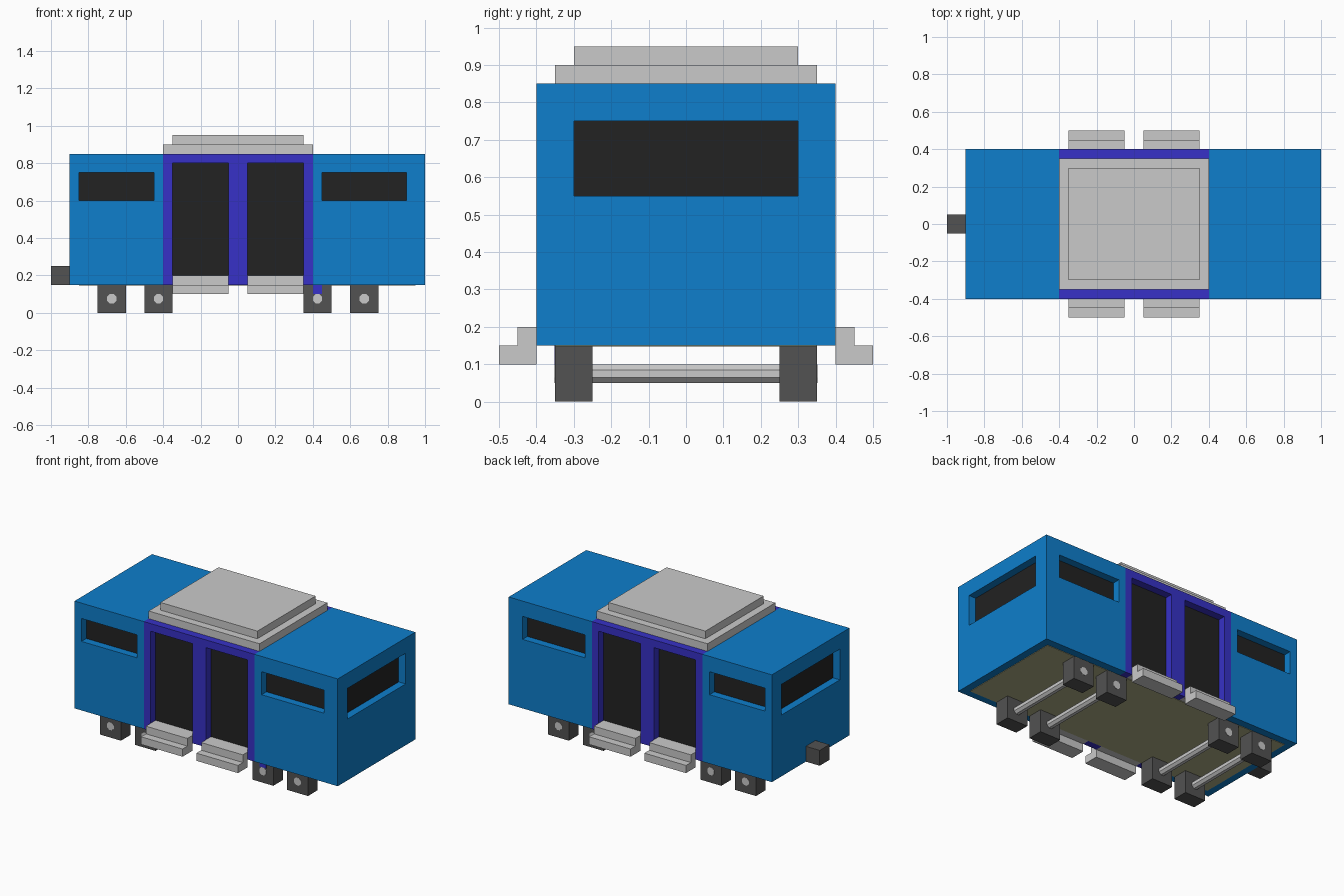
import bpy, bmesh, math
from mathutils import Matrix

if "Cube" in bpy.data.objects:
    bpy.data.objects.remove(bpy.data.objects["Cube"])


def mat(name, rgb):
    m = bpy.data.materials.new(name)
    m.diffuse_color = (*rgb, 1)
    m.use_nodes = True
    m.node_tree.nodes["Principled BSDF"].inputs["Base Color"].default_value = m.diffuse_color
    return m


BLUE = mat("blue", (0.0044, 0.21, 0.604))
VIOLET = mat("violet blue", (0.038, 0.031, 0.57))
GREY = mat("light grey", (0.59, 0.59, 0.59))
DARK = mat("dark grey", (0.085, 0.085, 0.085))
BLACK = mat("near black", (0.016, 0.016, 0.016))
OLIVE = mat("olive", (0.42, 0.42, 0.24))


def finish(name, bm, *mats):
    bmesh.ops.recalc_face_normals(bm, faces=bm.faces)
    me = bpy.data.meshes.new(name)
    bm.to_mesh(me)
    bm.free()
    for m in mats:
        me.materials.append(m)
    ob = bpy.data.objects.new(name, me)
    bpy.context.collection.objects.link(ob)
    return ob


def boxes(name, limits, *mats):
    """One mesh of boxes, each given as (x0, x1, y0, y1, z0, z1)."""
    bm = bmesh.new()
    for x0, x1, y0, y1, z0, z1 in limits:
        mx = (Matrix.Translation(((x0 + x1) / 2, (y0 + y1) / 2, (z0 + z1) / 2))
              @ Matrix.Diagonal((x1 - x0, y1 - y0, z1 - z0, 1)))
        bmesh.ops.create_cube(bm, size=1, matrix=mx)
    return finish(name, bm, *mats)


def section(name, limits, cuts, colour):
    """Body section with 0.05 deep recesses whose back faces are black."""
    ob = boxes(name, [limits], colour, BLACK)
    cutter = boxes(name + "_cutter", cuts)
    mod = ob.modifiers.new("recesses", 'BOOLEAN')
    mod.object, mod.solver = cutter, 'EXACT'
    bpy.context.view_layer.objects.active = ob
    bpy.ops.object.modifier_apply(modifier=mod.name)
    bpy.data.objects.remove(cutter)
    for p in ob.data.polygons:
        c, n = p.center, p.normal
        side = abs(n.y) > 0.9 and abs(abs(c.y) - 0.35) < 0.002
        end = abs(n.x) > 0.9 and min(abs(c.x - 0.95), abs(c.x + 0.85)) < 0.002 and abs(c.y) < 0.25
        p.material_index = 1 if side or end else 0


def both_sides(x0, x1, z0, z1):
    return [(x0, x1, 0.35, 0.5, z0, z1), (x0, x1, -0.5, -0.35, z0, z1)]


# Body: blue ends with windows, violet middle with two doorways per side
section("front_body", (0.4, 1, -0.4, 0.4, 0.15, 0.85),
        both_sides(0.45, 0.9, 0.6, 0.75) + [(0.95, 1.1, -0.3, 0.3, 0.55, 0.75)], BLUE)
section("rear_body", (-0.9, -0.4, -0.4, 0.4, 0.15, 0.85),
        both_sides(-0.85, -0.45, 0.6, 0.75) + [(-1, -0.85, -0.3, 0.3, 0.55, 0.75)], BLUE)
section("door_body", (-0.4, 0.4, -0.4, 0.4, 0.15, 0.85),
        both_sides(-0.35, -0.05, 0.1, 0.8) + both_sides(0.05, 0.35, 0.1, 0.8), VIOLET)

# Underside, roof and coupler
boxes("floor", [(-0.85, 0.95, -0.35, 0.35, 0.147, 0.152)], OLIVE)
boxes("roof_lower", [(-0.4, 0.4, -0.35, 0.35, 0.85, 0.9)], GREY)
boxes("roof_upper", [(-0.35, 0.35, -0.3, 0.3, 0.9, 0.95)], GREY)
boxes("coupler", [(-1, -0.9, -0.05, 0.05, 0.15, 0.25)], DARK)
boxes("small_tab", [(0.4, 0.45, -0.352, -0.348, 0.1, 0.15)], VIOLET)

# Door steps: a stepped profile extruded along x
PROFILE = [(.35, .15), (.4, .15), (.4, .1), (.5, .1), (.5, .15), (.45, .15), (.45, .2), (.35, .2)]
for x0 in (-0.35, 0.05):
    for s in (-1, 1):
        bm = bmesh.new()
        f = bm.faces.new([bm.verts.new((x0, s * y, z)) for y, z in PROFILE])
        ext = bmesh.ops.extrude_face_region(bm, geom=[f])["geom"]
        bmesh.ops.translate(bm, vec=(0.3, 0, 0),
                            verts=[v for v in ext if isinstance(v, bmesh.types.BMVert)])
        finish("door_step", bm, GREY)

# Square wheels and eight-sided axles
for x in (-0.675, -0.425, 0.425, 0.675):
    for y in (-0.3, 0.3):
        boxes("wheel", [(x - 0.075, x + 0.075, y - 0.05, y + 0.05, 0, 0.15)], DARK)
    bm = bmesh.new()
    r = 0.025 / math.cos(math.pi / 8)
    mx = (Matrix.Translation((x, 0, 0.075)) @ Matrix.Rotation(math.pi / 2, 4, 'X')
          @ Matrix.Rotation(math.pi / 8, 4, 'Z'))
    bmesh.ops.create_cone(bm, cap_ends=True, segments=8, radius1=r, radius2=r, depth=0.704, matrix=mx)
    finish("axle", bm, GREY)
